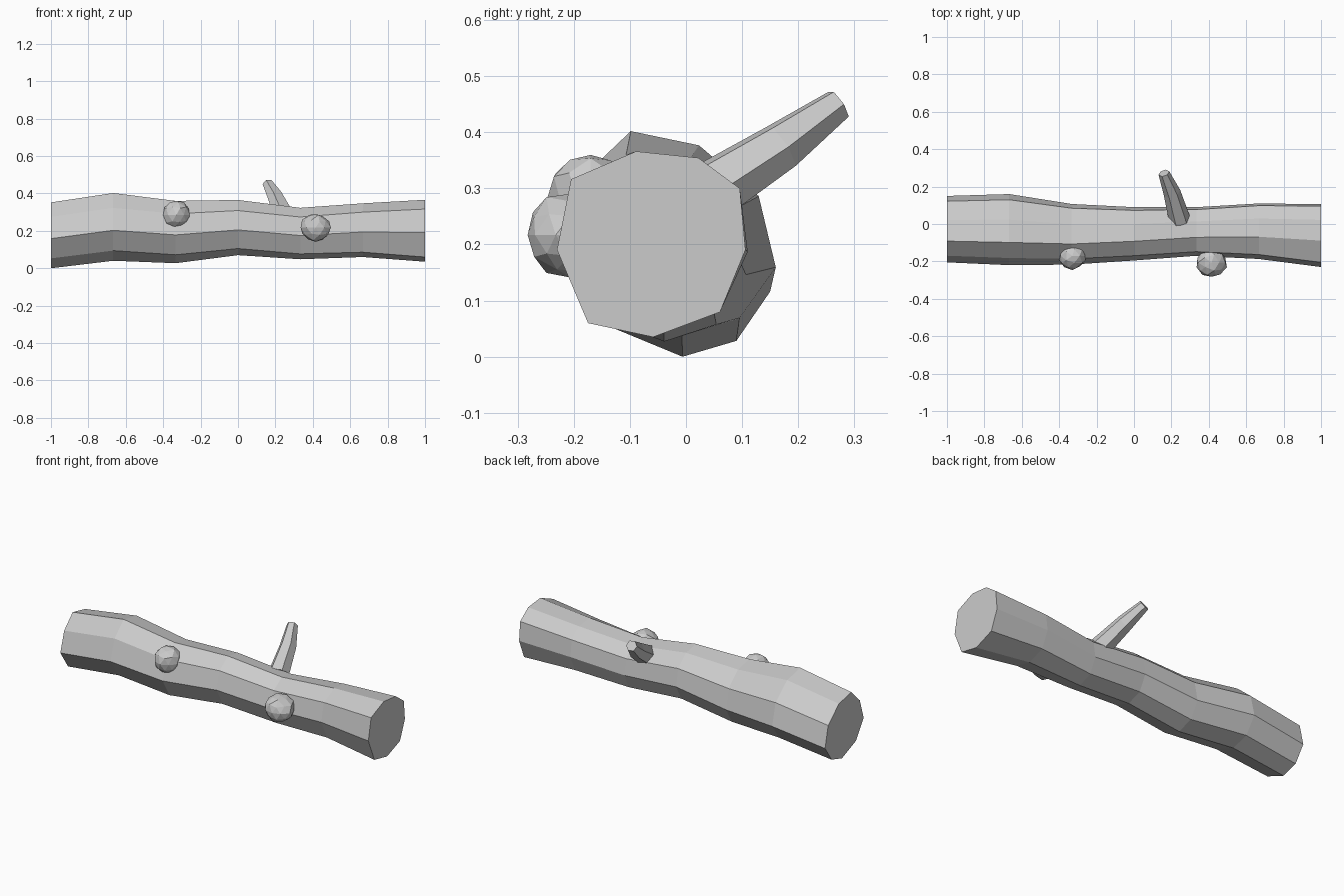
import bpy, bmesh, random
from mathutils import Vector

if "Cube" in bpy.data.objects:
    bpy.data.objects.remove(bpy.data.objects["Cube"])

random.seed(4)
grey = bpy.data.materials.new("plain grey")
grey.diffuse_color = (0.6, 0.6, 0.6, 1)
grey.use_nodes = True
grey.node_tree.nodes["Principled BSDF"].inputs["Base Color"].default_value = grey.diffuse_color


def finish(name, bm):
    bmesh.ops.recalc_face_normals(bm, faces=bm.faces)
    mesh = bpy.data.meshes.new(name)
    bm.to_mesh(mesh)
    bm.free()
    mesh.materials.append(grey)
    obj = bpy.data.objects.new(name, mesh)
    bpy.context.collection.objects.link(obj)
    return obj


def loft(name, rings):
    """Join equal-length rings of points and cap both ends."""
    bm = bmesh.new()
    loops = [[bm.verts.new(p) for p in ring] for ring in rings]
    n = len(loops[0])
    for a, b in zip(loops, loops[1:]):
        for i in range(n):
            j = (i + 1) % n
            bm.faces.new((a[i], a[j], b[j], b[i]))
    bm.faces.new(loops[0])
    bm.faces.new(loops[-1])
    return finish(name, bm)


# Log: nine-sided section, blended from the left end shape to the right end shape
left = [(.1, .78), (.32, 1), (.64, .93), (.92, .68), (1, .33),
        (.83, .08), (.56, 0), (.2, .15), (0, .45)]
right = [(.075, .85), (.42, 1), (.75, .965), (.97, .8), (1, .47),
         (.865, .135), (.51, 0), (.165, .075), (0, .47)]
# x, y min, y max, z min, z max of each ring
stations = [(-1, -.205, .15, 0, .352), (-.667, -.22, .16, .04, .402),
            (-.333, -.217, .107, .027, .36), (0, -.195, .09, .07, .365),
            (.333, -.17, .09, .048, .323), (.667, -.187, .11, .06, .347),
            (1, -.23, .106, .035, .366)]
rings = []
for x, y0, y1, z0, z1 in stations:
    t = min(1, max(0, (x + .667) / 1.667))
    ring = []
    for (ly, lz), (ry, rz) in zip(left, right):
        u, v = ly + (ry - ly) * t, lz + (rz - lz) * t
        ring.append((x, y0 + (y1 - y0) * u, z0 + (z1 - z0) * v))
    rings.append(ring)
loft("log", rings)

# Branch stub: tapered six-sided limb with a slight bulge in the middle
path = [((.245, .02, .28), .058), ((.203, .168, .374), .046), ((.16, .272, .45), .030)]
axis = Vector(path[-1][0]) - Vector(path[0][0])
turn = axis.to_track_quat('Z', 'Y')
hexagon = [(1, 0), (.5, .87), (-.5, .87), (-1, 0), (-.5, -.87), (.5, -.87)]
loft("branch_stub", [[Vector(c) + turn @ Vector((a * r, b * r, 0)) for a, b in hexagon]
                     for c, r in path])

# Knots: rough faceted lumps on the front side
for name, centre, size in [("left_knot", (-.33, -.17, .285), (.076, .076, .08)),
                           ("right_knot", (.415, -.206, .217), (.085, .084, .078))]:
    bm = bmesh.new()
    bmesh.ops.create_icosphere(bm, subdivisions=2, radius=1)
    for v in bm.verts:
        v.co *= random.uniform(.9, 1.02)
        v.co = Vector(c + s * p for c, s, p in zip(centre, size, v.co))
    finish(name, bm)
